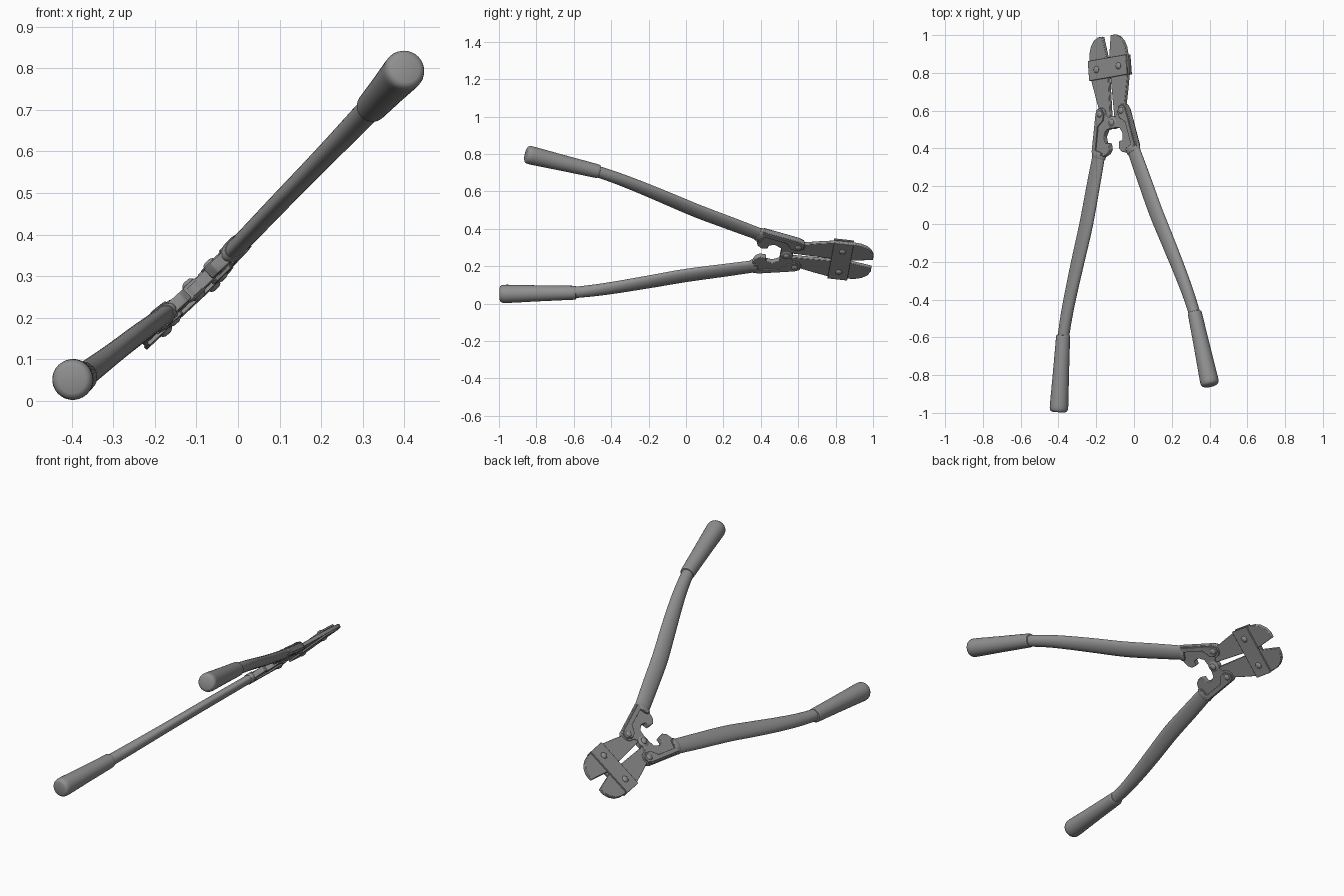
import bpy, bmesh
from math import pi, cos, sin, radians
from mathutils import Vector, Matrix

if "Cube" in bpy.data.objects:
    bpy.data.objects.remove(bpy.data.objects["Cube"])

# Tool plane: local x = sideways, y = along the tool, z = out of the plane
n = Vector((-0.938, 0.038, 1)).normalized()
u = Vector((1, 0, 0.938)).normalized()
v = n.cross(u)
a = radians(7.3)
sx, ty = u * cos(a) + v * sin(a), -u * sin(a) + v * cos(a)
FRAME = Matrix((sx, ty, n)).transposed().to_4x4()
FRAME.translation = (-0.128, 0.827, 0.236)

# Dark grey steel
STEEL = bpy.data.materials.new("dark_grey")
STEEL.diffuse_color = (0.28, 0.28, 0.28, 1)
STEEL.use_nodes = True
STEEL.node_tree.nodes["Principled BSDF"].inputs["Base Color"].default_value = STEEL.diffuse_color


def finish(name, bm, mirror=True, bevel=0):
    bmesh.ops.recalc_face_normals(bm, faces=bm.faces)
    me = bpy.data.meshes.new(name)
    bm.to_mesh(me)
    bm.free()
    me.materials.append(STEEL)
    me.shade_smooth()
    me.set_sharp_from_angle(angle=radians(35))
    ob = bpy.data.objects.new(name, me)
    bpy.context.collection.objects.link(ob)
    ob.matrix_world = FRAME
    if bevel:
        b = ob.modifiers.new("Bevel", 'BEVEL')
        b.width, b.segments, b.limit_method = bevel, 2, 'ANGLE'
    if mirror:
        m = ob.modifiers.new("Mirror", 'MIRROR')
        m.use_mirror_merge = False
    return ob


def prism(name, pts, z0, z1, mirror=True, bevel=0.003):
    bm = bmesh.new()
    f = bm.faces.new([bm.verts.new((x, y, z0)) for x, y in pts])
    r = bmesh.ops.extrude_face_region(bm, geom=[f])
    for g in r["geom"]:
        if isinstance(g, bmesh.types.BMVert):
            g.co.z = z1
    return finish(name, bm, mirror, bevel)


def skin(bm, rings):
    k = len(rings[0])
    for p, q in zip(rings, rings[1:]):
        for i in range(k):
            bm.faces.new((p[i], p[(i + 1) % k], q[(i + 1) % k], q[i]))
    bm.faces.new(rings[0])
    bm.faces.new(rings[-1])


def rivet(name, x, y, r, h, mirror=True):
    # domed heads on both sides of one pin
    bm = bmesh.new()
    rings = []
    prof = [(0.45 * r, -h), (0.8 * r, -h + 0.003), (r, -h + 0.008),
            (r, h - 0.008), (0.8 * r, h - 0.003), (0.45 * r, h)]
    for rad, z in prof:
        rings.append([bm.verts.new((x + rad * cos(2 * pi * i / 20), y + rad * sin(2 * pi * i / 20), z))
                      for i in range(20)])
    skin(bm, rings)
    return finish(name, bm, mirror)


def smooth_path(pts, steps=5):
    # Catmull-Rom through (x, y, half width, half depth)
    P = [Vector(p) for p in pts]
    P = [P[0] * 2 - P[1]] + P + [P[-1] * 2 - P[-2]]
    out = []
    for i in range(1, len(P) - 2):
        p0, p1, p2, p3 = P[i - 1:i + 3]
        for j in range(steps):
            t = j / steps
            out.append(0.5 * (2 * p1 + (p2 - p0) * t + (2 * p0 - 5 * p1 + 4 * p2 - p3) * t * t
                              + (3 * p1 - p0 - 3 * p2 + p3) * t ** 3))
    return out + [P[-2]]


def loft(name, secs, k=28):
    bm = bmesh.new()
    rings = []
    for i, s in enumerate(secs):
        p, q = secs[max(i - 1, 0)], secs[min(i + 1, len(secs) - 1)]
        d = Vector((q[0] - p[0], q[1] - p[1])).normalized()
        rings.append([bm.verts.new((s[0] - d.y * s[2] * cos(2 * pi * j / k),
                                    s[1] + d.x * s[2] * cos(2 * pi * j / k),
                                    s[3] * sin(2 * pi * j / k))) for j in range(k)])
    skin(bm, rings)
    return finish(name, bm)


# Handle tubes: flattened near the head, round at the grips
loft("handle_tube", smooth_path([
    (0.118, -0.43, 0.040, 0.022), (0.180, -0.60, 0.043, 0.023), (0.253, -0.80, 0.044, 0.024),
    (0.325, -0.97, 0.042, 0.025), (0.392, -1.13, 0.038, 0.027), (0.442, -1.26, 0.034, 0.029),
    (0.477, -1.37, 0.031, 0.030), (0.490, -1.43, 0.030, 0.030)]))

# Grips along a straight axis
A, B = Vector((0.479, -1.365)), Vector((0.553, -1.768))
grip = []
for f, r in [(0, .031), (.004, .035), (.015, .037), (.04, .0375), (.5, .043), (.9, .049),
             (.945, .049), (.97, .047), (.99, .042), (1, .033)]:
    p = A.lerp(B, f)
    grip.append((p.x, p.y, r, r))
loft("grip", grip)

# Collars where the tubes meet the brackets
loft("collar", [(0.118, -0.435, .042, .024), (0.120, -0.44, .045, .026),
                (0.128, -0.46, .045, .026), (0.130, -0.465, .042, .024)])

# Jaw blades
prism("jaw", [(0.031, 0.170), (0.062, 0.170), (0.092, 0.156), (0.116, 0.130), (0.130, 0.095),
              (0.135, 0.05), (0.133, -0.05), (0.112, -0.14), (0.092, -0.215), (0.085, -0.262),
              (0.05, -0.275), (0.014, -0.262), (0.008, -0.05), (0.006, 0.04)], -0.010, 0.010)

# Strap plates holding the jaws, one on each face
strap = [(-0.139, -0.053), (0.139, -0.053), (0.139, 0.053), (-0.139, 0.053)]
prism("jaw_strap_top", strap, 0.009, 0.019, False, 0.002)
prism("jaw_strap_bottom", strap, -0.019, -0.009, False, 0.002)
rivet("strap_rivet", 0.08, 0, 0.018, 0.028)

# Brackets: body with pivot arm, recess and square stop tab
prism("bracket", [(0.07, -0.202), (0.098, -0.207), (0.112, -0.23), (0.122, -0.27), (0.164, -0.438),
                  (0.085, -0.465), (0.052, -0.454), (0.034, -0.432), (0.038, -0.398), (0.064, -0.394),
                  (0.070, -0.360), (0.050, -0.328), (0.020, -0.322), (0.0, -0.322), (0.0, -0.265),
                  (0.025, -0.265), (0.040, -0.25), (0.047, -0.218)], -0.015, 0.015)

# Raised rib on each bracket face
rib = [(0.07, -0.207), (0.095, -0.211), (0.107, -0.232), (0.117, -0.27), (0.157, -0.434),
       (0.092, -0.459), (0.088, -0.445), (0.130, -0.425), (0.100, -0.302), (0.060, -0.275), (0.05, -0.24)]
prism("bracket_rib_top", rib, 0.014, 0.023, True, 0.002)
prism("bracket_rib_bottom", rib, -0.023, -0.014, True, 0.002)
rivet("jaw_rivet", 0.078, -0.238, 0.018, 0.030)

# Centre pivot
rivet("centre_boss", 0, -0.292, 0.034, 0.020, False)
rivet("centre_rivet", 0, -0.292, 0.018, 0.028, False)
